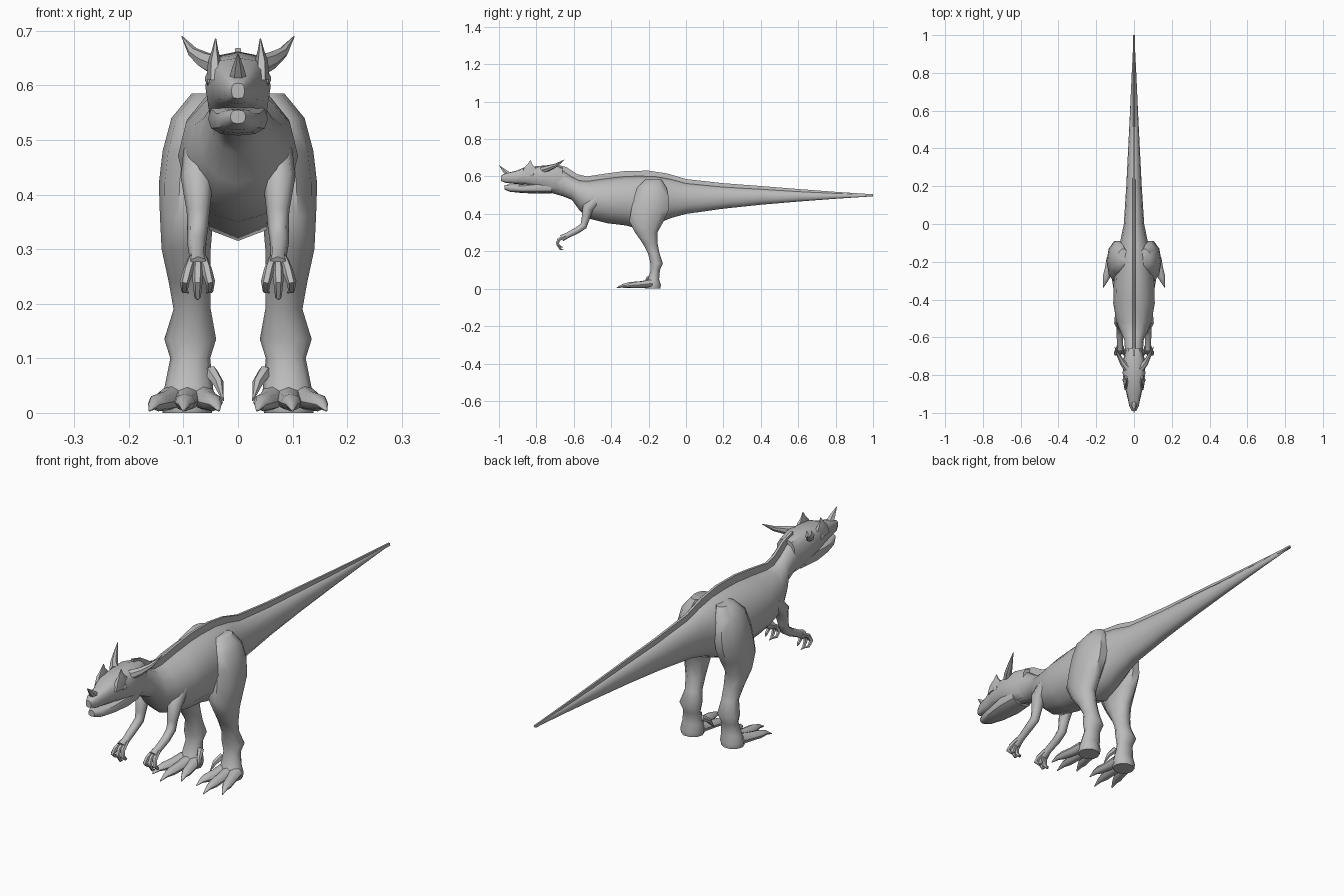
import bpy, bmesh, math
from mathutils import Vector

grey = bpy.data.materials.new("hide grey")
grey.diffuse_color = (0.5, 0.5, 0.5, 1)


def loft(name, rings, angle=50):
    """Skin a list of equal vertex rings and close both ends."""
    bm = bmesh.new()
    vs = [[bm.verts.new(p) for p in r] for r in rings]
    n = len(rings[0])
    for a, b in zip(vs, vs[1:]):
        for i in range(n):
            j = (i + 1) % n
            bm.faces.new((a[i], a[j], b[j], b[i]))
    bm.faces.new(vs[0][::-1])
    bm.faces.new(vs[-1])
    bmesh.ops.recalc_face_normals(bm, faces=bm.faces)
    me = bpy.data.meshes.new(name)
    bm.to_mesh(me)
    bm.free()
    ob = bpy.data.objects.new(name, me)
    me.materials.append(grey)
    bpy.context.collection.objects.link(ob)
    bpy.ops.object.select_all(action='DESELECT')
    ob.select_set(True)
    bpy.context.view_layer.objects.active = ob
    bpy.ops.object.shade_smooth_by_angle(angle=math.radians(angle))
    return ob


def oval(n=12, power=1.0):
    """Unit outline; power below 1 is boxier."""
    out = []
    for i in range(n):
        t = 2 * math.pi * i / n
        c, s = math.cos(t), math.sin(t)
        out.append((math.copysign(abs(c) ** power, c), math.copysign(abs(s) ** power, s)))
    return out


def cross_rings(rows, power=1.0, n=12):
    """Rows of y, top, bottom, half width."""
    return [[(w * a, y, (t + b) / 2 + (t - b) / 2 * c) for a, c in oval(n, power)]
            for y, t, b, w in rows]


def tube(name, pts, n=8, flat=1.0):
    """Tapering limb through points of x, y, z, radius."""
    rings = []
    for i, p in enumerate(pts):
        d = Vector(pts[min(i + 1, len(pts) - 1)][:3]) - Vector(pts[max(i - 1, 0)][:3])
        d.normalize()
        side = Vector((1, 0, 0)) - d * d.x
        side.normalize()
        up = d.cross(side)
        rings.append([Vector(p[:3]) + side * (a * p[3]) + up * (c * p[3] * flat)
                      for a, c in oval(n)])
    return loft(name, rings)


# trunk: neck, chest, hips and tail in one skin
trunk = [(-.72, .650, .512, .050), (-.66, .635, .495, .048), (-.61, .600, .475, .052),
         (-.57, .580, .420, .072), (-.52, .578, .375, .092), (-.42, .592, .350, .110),
         (-.32, .603, .338, .108), (-.24, .605, .315, .102), (-.16, .602, .345, .092),
         (-.08, .588, .378, .070), (.00, .566, .400, .054), (.20, .546, .428, .041),
         (.40, .534, .449, .031), (.60, .521, .466, .021), (.80, .511, .481, .012),
         (1.0, .502, .494, .002)]
loft("trunk", cross_rings(trunk))

# skull with blunt muzzle
skull = [(-.99, .604, .576, .012), (-.965, .617, .566, .025), (-.91, .630, .560, .036),
         (-.86, .650, .556, .050), (-.79, .656, .540, .060), (-.72, .662, .515, .057),
         (-.66, .650, .505, .044)]
loft("skull", cross_rings(skull, .7), 40)

# lower jaw
jaw = [(-.97, .555, .530, .014), (-.94, .557, .518, .030), (-.88, .558, .512, .044),
       (-.80, .570, .508, .055), (-.72, .580, .508, .050)]
loft("lower_jaw", cross_rings(jaw, .8), 40)

# crest strip from neck to tail tip
crest = [(-.70, .668, .62), (-.64, .650, .60), (-.58, .612, .56), (-.53, .600, .56),
         (-.42, .617, .57), (-.32, .630, .58), (-.20, .631, .58), (-.10, .616, .57),
         (.00, .586, .54), (.20, .564, .52), (.40, .549, .51), (.60, .533, .50),
         (.80, .518, .495), (1.0, .505, .496)]
loft("back_crest", [[(-.010 * k, y, b), (.010 * k, y, b), (.005 * k, y, t), (-.005 * k, y, t)]
                    for y, t, b in crest for k in [1 - .4 * max(y, 0)]], 30)

# nose horn
tube("nose_horn", [(0, -.945, .605, .018), (0, -.972, .632, .011), (0, -.998, .658, .001)], 6)

# leg outline: z, front y, back y, inner x, outer x
leg = [(.585, -.22, -.13, .03, .085), (.54, -.265, -.10, .03, .122),
       (.48, -.285, -.085, .03, .138), (.42, -.298, -.088, .035, .145),
       (.36, -.308, -.115, .045, .143), (.30, -.275, -.150, .050, .140),
       (.24, -.232, -.150, .050, .127), (.19, -.205, -.140, .050, .118),
       (.135, -.192, -.122, .040, .135), (.10, -.190, -.138, .051, .124),
       (.05, -.205, -.142, .046, .134), (.02, -.225, -.132, .043, .142),
       (.0, -.220, -.135, .048, .138)]

for s, side in ((1, "right"), (-1, "left")):
    # hind leg
    loft(side + "_leg", [[(s * ((i + o) / 2 + (o - i) / 2 * a), (f + b) / 2 + (b - f) / 2 * c, z)
                          for a, c in oval(10)] for z, f, b, i, o in leg])
    # toes with pointed claws
    for k, (x0, x1, y1) in enumerate(((.065, .035, -.325), (.092, .100, -.372),
                                      (.120, .162, -.335))):
        mid = [x0 + (x1 - x0) * .62, -.19 + (y1 + .19) * .62]
        tube(f"{side}_toe_{k + 1}",
             [(s * x0, -.185, .028, .026), (s * (x0 + mid[0]) / 2, (mid[1] - .19) / 2, .022, .021),
              (s * mid[0], mid[1], .019, .019),
              (s * (mid[0] + x1) / 2, (mid[1] + y1) / 2, .016, .011),
              (s * x1, y1, .004, .002)], 8, .85)
    # small inner spur
    tube(side + "_spur", [(s * .05, -.175, .075, .013), (s * .036, -.205, .055, .010),
                          (s * .027, -.225, .022, .001)], 6)

    # arm
    tube(side + "_arm", [(s * .070, -.475, .480, .030), (s * .075, -.525, .430, .030),
                         (s * .073, -.538, .370, .021), (s * .074, -.548, .335, .019),
                         (s * .076, -.585, .310, .017), (s * .074, -.635, .285, .015),
                         (s * .073, -.665, .270, .018)])
    # fingers
    for k, (x0, x1) in enumerate(((.064, .051), (.073, .074), (.083, .098))):
        drop = .012 if k == 1 else 0
        tube(f"{side}_finger_{k + 1}",
             [(s * x0, -.645, .282, .009), (s * (x0 + x1) / 2, -.680, .262, .010),
              (s * x1, -.688, .240, .009), (s * x1, -.672, .224 - drop, .006),
              (s * (x1 + x0) / 2, -.655, .220 - drop, .001)], 6)

    # swept side horn
    tube(side + "_horn", [(s * .035, -.765, .635, .021), (s * .060, -.735, .645, .016),
                          (s * .082, -.695, .660, .010), (s * .103, -.650, .690, .001)], 7)
    # upright brow spike, stretched along a brow ridge
    loft(side + "_brow_spike",
         [[(s * (x + w * a), y + l * c, z) for a, c in oval(6)]
          for x, y, z, w, l in ((.043, -.835, .610, .014, .050), (.043, -.835, .645, .012, .036),
                                (.042, -.835, .664, .006, .016), (.041, -.832, .686, .001, .002))])
    # eye
    loft(side + "_eye", [[(s * x, -.825 + r * a, .612 + r * c) for a, c in oval(8)]
                         for x, r in ((.045, .014), (.056, .012), (.060, .004))])
